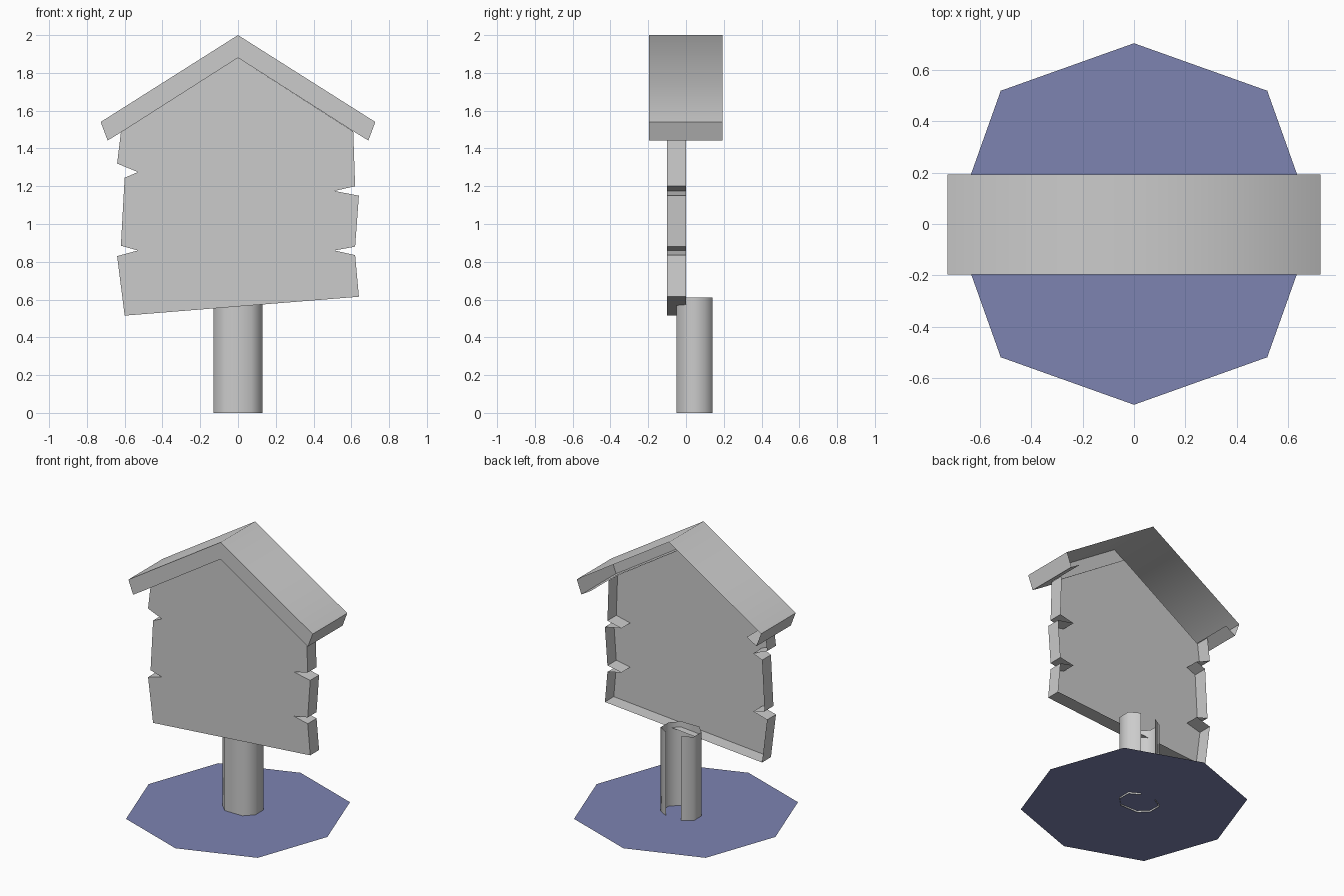
import bpy, bmesh, math

cube = bpy.data.objects.get("Cube")
if cube:
    bpy.data.objects.remove(cube, do_unlink=True)


def material(name, rgb):
    m = bpy.data.materials.new(name)
    m.use_nodes = True
    m.diffuse_color = (*rgb, 1)
    m.node_tree.nodes["Principled BSDF"].inputs["Base Color"].default_value = (*rgb, 1)
    return m


GREY = material("plain_grey", (0.6, 0.6, 0.6))
BLUE = material("slate_blue", (0.206, 0.23, 0.442))


def finish(name, bm, mat, smooth=None):
    bmesh.ops.remove_doubles(bm, verts=bm.verts, dist=0.0005)
    mesh = bpy.data.meshes.new(name)
    bm.to_mesh(mesh)
    bm.free()
    mesh.materials.append(mat)
    ob = bpy.data.objects.new(name, mesh)
    bpy.context.collection.objects.link(ob)
    if smooth:
        bpy.ops.object.select_all(action='DESELECT')
        ob.select_set(True)
        bpy.context.view_layer.objects.active = ob
        bpy.ops.object.shade_smooth_by_angle(angle=math.radians(smooth))
    return ob


def face(bm, points):
    return bm.faces.new([bm.verts.new(p) for p in points])


def strip(bm, path, y0, y1):
    """Sheet swept along y from an (x, z) path."""
    for (xa, za), (xb, zb) in zip(path, path[1:]):
        face(bm, [(xa, y0, za), (xa, y1, za), (xb, y1, zb), (xb, y0, zb)])


# Sign board: front panel with a notched rim, open at the back
right_edge = [(.61, 1.49), (.62, 1.20), (.51, 1.175), (.64, 1.15), (.62, .88),
              (.51, .86), (.62, .835), (.64, .615)]
left_edge = [(-.60, .515), (-.64, .83), (-.53, .86), (-.62, .885), (-.60, 1.245),
             (-.53, 1.275), (-.64, 1.32), (-.62, 1.485)]
rim = right_edge + left_edge
bm = bmesh.new()
face(bm, [(x, -.1, z) for x, z in reversed([(0, 1.88)] + rim)])
strip(bm, rim, -.1, 0)
finish("sign_board", bm, GREY)

# Roof: sloped shell with a front fascia, end caps and eave undersides
ridge, eave, lip, apex, wall = (0, 2), (.727, 1.54), (.69, 1.442), (0, 1.88), (.615, 1.488)
FRONT, BACK = -.197, .193
bm = bmesh.new()
for s in (-1, 1):
    def side(p):
        return (p[0] * s, p[1])
    strip(bm, [side(p) for p in (ridge, eave, lip, wall)], FRONT, BACK)
    strip(bm, [side(wall), apex], FRONT, -.1)
    face(bm, [(p[0] * s, FRONT, p[1]) for p in (ridge, apex, wall, lip, eave)])
bmesh.ops.remove_doubles(bm, verts=bm.verts, dist=0.0005)
bmesh.ops.recalc_face_normals(bm, faces=bm.faces)
finish("roof", bm, GREY, 70)

# Post: faceted channel, open at the back
half = [(.06, .14), (.13, .10), (.13, .01), (.07, -.05)]
section = half + [(-x, y) for x, y in reversed(half)]
bm = bmesh.new()
for (xa, ya), (xb, yb) in zip(section, section[1:]):
    face(bm, [(xb, yb, 0), (xa, ya, 0), (xa, ya, .61), (xb, yb, .61)])
finish("post", bm, GREY, 65)

# Ground: flat eight-sided sheet
bm = bmesh.new()
ground = []
for i in range(8):
    a = i * math.pi / 4
    r = .735 if i % 2 else .705
    ground.append((r * math.cos(a), r * math.sin(a), .012))
face(bm, ground)
finish("ground_patch", bm, BLUE)
